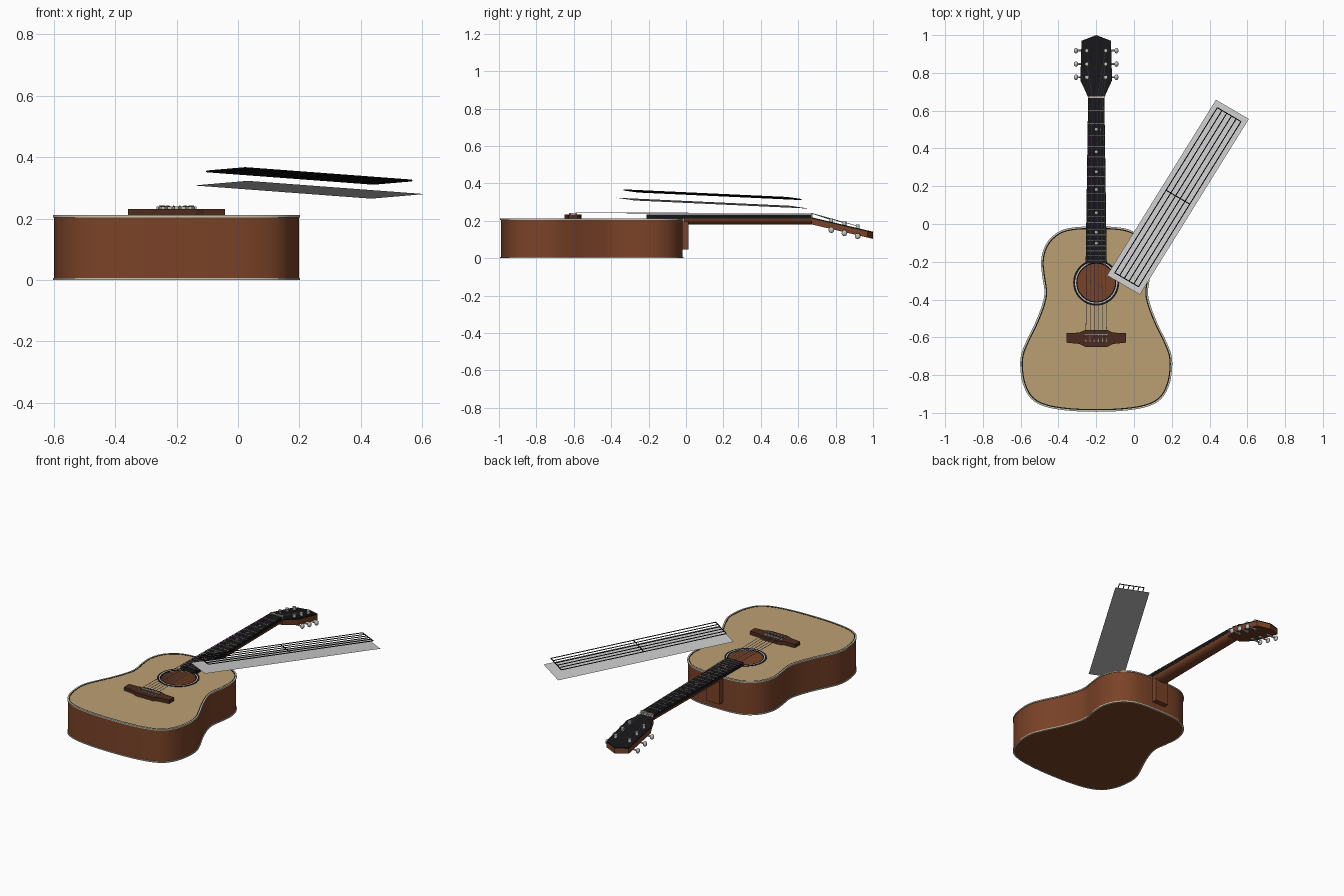
import bpy, bmesh, math
from mathutils import Vector, Matrix

if "Cube" in bpy.data.objects:
    bpy.data.objects.remove(bpy.data.objects["Cube"])

CX = -0.2   # centre line of the guitar


def material(name, rgb):
    m = bpy.data.materials.new(name)
    m.diffuse_color = (*rgb, 1)
    m.use_nodes = True
    m.node_tree.nodes["Principled BSDF"].inputs["Base Color"].default_value = m.diffuse_color
    return m


SPRUCE = material("pale wood", (0.50, 0.35, 0.175))
BROWN = material("brown wood", (0.195, 0.055, 0.021))
DARK = material("dark wood", (0.075, 0.024, 0.013))
BLACK = material("black", (0.008, 0.008, 0.009))
CREAM = material("cream", (0.56, 0.54, 0.42))
SILVER = material("silver", (0.55, 0.55, 0.53))
PAPER = material("paper grey", (0.60, 0.60, 0.60))
PURPLE = material("purple string", (0.30, 0.10, 0.36))


def finish(name, bm, mat, smooth=False):
    bmesh.ops.recalc_face_normals(bm, faces=bm.faces)
    me = bpy.data.meshes.new(name)
    bm.to_mesh(me)
    bm.free()
    me.materials.append(mat)
    ob = bpy.data.objects.new(name, me)
    bpy.context.collection.objects.link(ob)
    if smooth:
        bpy.ops.object.select_all(action='DESELECT')
        bpy.context.view_layer.objects.active = ob
        ob.select_set(True)
        bpy.ops.object.shade_smooth_by_angle(angle=math.radians(35))
    return ob


def plate(name, loops, z0, z1, mat, smooth=False, caps=True, slope=None):
    """Extruded outline; further loops are holes. slope = (y start, drop per y)."""
    bm = bmesh.new()
    for z in (z0, z1):
        edges = []
        for loop in loops:
            vs = [bm.verts.new((x, y, z)) for x, y in loop]
            edges += [bm.edges.new((vs[i - 1], vs[i])) for i in range(len(vs))]
        if caps:
            bmesh.ops.triangle_fill(bm, edges=edges, use_beauty=True, normal=(0, 0, 1))
    bm.verts.ensure_lookup_table()
    half, start = len(bm.verts) // 2, 0
    for loop in loops:
        n = len(loop)
        for i in range(n):
            a, b = start + i, start + (i + 1) % n
            bm.faces.new([bm.verts[k] for k in (a, b, b + half, a + half)])
        start += n
    if slope:
        for v in bm.verts:
            v.co.z -= (v.co.y - slope[0]) * slope[1]
    return finish(name, bm, mat, smooth)


def box(x0, x1, y0, y1):
    return [(x0, y0), (x1, y0), (x1, y1), (x0, y1)]


def mirrored(half):
    """Half outline (dx, y), right side, to a closed loop about the centre line."""
    left = [(-x, y) for x, y in reversed(half) if x > 1e-6]
    return [(CX + x, y) for x, y in half + left]


def rods(name, segments, r, mat, sides=6):
    bm = bmesh.new()
    for a, b in segments:
        a, b = Vector(a), Vector(b)
        d = b - a
        mtx = Matrix.Translation((a + b) / 2) @ d.to_track_quat('Z', 'Y').to_matrix().to_4x4()
        bmesh.ops.create_cone(bm, cap_ends=True, segments=sides, radius1=r, radius2=r,
                              depth=d.length, matrix=mtx)
    return finish(name, bm, mat, True)


def circle(r, y, n=48):
    return [(CX + r * math.cos(2 * math.pi * i / n), y + r * math.sin(2 * math.pi * i / n))
            for i in range(n)]


def smooth_loop(p, steps=5):
    out, n = [], len(p)
    for i in range(n):
        a, b, c, d = (Vector(p[(i + k) % n]) for k in (-1, 0, 1, 2))
        for s in range(steps):
            t = s / steps
            q = 0.5 * (2 * b + (c - a) * t + (2 * a - 5 * b + 4 * c - d) * t * t
                       + (3 * b - a - 3 * c + d) * t ** 3)
            out.append((q.x, q.y))
    return out


def inset(loop, d):
    out, n = [], len(loop)
    for i in range(n):
        t = (Vector(loop[(i + 1) % n]) - Vector(loop[i - 1])).normalized()
        out.append((loop[i][0] - t.y * d * SIDE, loop[i][1] + t.x * d * SIDE))
    return out


# Body outline, clockwise from the neck end
SIDE = -1
half = [(0, -0.014), (0.1, -0.016), (0.18, -0.032), (0.24, -0.073), (0.277, -0.13),
        (0.292, -0.2), (0.285, -0.28), (0.274, -0.36), (0.287, -0.43), (0.326, -0.53),
        (0.37, -0.62), (0.397, -0.69), (0.402, -0.76), (0.387, -0.85), (0.345, -0.925),
        (0.27, -0.967), (0.15, -0.988), (0, -0.994)]
outer = smooth_loop(mirrored(half))
body = inset(outer, 0.004)
HOLE_Y = -0.31

plate("body_sides", [body], 0.004, 0.207, BROWN, True, caps=False)
plate("body_back", [inset(outer, 0.006)], 0.001, 0.007, BROWN)
plate("soundboard", [inset(outer, 0.006), circle(0.1, HOLE_Y)], 0.203, 0.21, SPRUCE)
for nm, z0, z1 in (("back_binding", 0.0, 0.007), ("top_binding", 0.204, 0.2115)):
    plate(nm, [outer, inset(outer, 0.008)], z0, z1, CREAM, True)
plate("edge_stripe", [inset(outer, 0.008), inset(outer, 0.014)], 0.207, 0.2112, BLACK)

# Rosette rings round the sound hole
for nm, r0, r1, m in (("rosette_inner", 0.1, 0.106, BLACK), ("rosette_middle", 0.106, 0.112, SILVER),
                      ("rosette_outer", 0.112, 0.122, BLACK)):
    plate(nm, [circle(r1, HOLE_Y), circle(r0, HOLE_Y)], 0.208, 0.212, m)

# Bridge, saddle and pins
plate("bridge", [mirrored([(0, -0.56), (0.06, -0.562), (0.09, -0.575), (0.158, -0.578),
                           (0.158, -0.628), (0.09, -0.635), (0.06, -0.65), (0, -0.65)])],
      0.21, 0.232, DARK)
plate("saddle", [box(CX - 0.065, CX + 0.065, -0.59, -0.582)], 0.23, 0.24, CREAM)
offsets = [-0.05 + 0.02 * i for i in range(6)]
rods("bridge_pins", [((CX + d * 1.1, -0.62, 0.23), (CX + d * 1.1, -0.62, 0.24)) for d in offsets],
     0.006, CREAM, 10)

# Neck: rounded section lofted from the body to the nut
bm = bmesh.new()
rings = []
for y, w in ((-0.01, 0.052), (0.67, 0.043)):
    rings.append([bm.verts.new((CX + w * math.cos(a), y, 0.217 - 0.037 * math.sin(a) ** 0.8))
                  for a in [math.pi * min(i, 12) / 12.0001 for i in range(13)]])
for i in range(13):
    j = (i + 1) % 13
    bm.faces.new((rings[0][i], rings[0][j], rings[1][j], rings[1][i]))
for r in rings:
    bm.faces.new(r)
finish("neck", bm, BROWN, True)
plate("neck_heel", [box(CX - 0.045, CX + 0.045, -0.02, 0.014)], 0.047, 0.2, BROWN)


def board_half(y):
    return 0.056 - (y + 0.21) / 0.88 * 0.013


plate("fretboard", [mirrored([(board_half(0.67), 0.67), (board_half(-0.21), -0.21)])],
      0.211, 0.232, BLACK)
plate("nut", [box(CX - 0.043, CX + 0.043, 0.667, 0.677)], 0.21, 0.238, CREAM)

# Frets spaced by the twelfth-root rule, with position dots
SCALE = 1.257
fret = [0.67 - SCALE * (1 - 2 ** (-n / 12)) for n in range(22)]
rods("frets", [((CX - board_half(y), y, 0.2325), (CX + board_half(y), y, 0.2325))
               for y in fret[1:] if y > -0.2], 0.002, SILVER)
rods("position_dots", [((CX, (fret[n] + fret[n - 1]) / 2, 0.23), (CX, (fret[n] + fret[n - 1]) / 2, 0.233))
                       for n in (3, 5, 7, 9, 12, 15, 17)], 0.007, CREAM, 12)

# Headstock tilted back, with a black face
head = mirrored([(0, 1.0), (0.078, 0.97), (0.084, 0.76), (0.065, 0.72), (0.043, 0.67)])
TILT = (0.66, 0.235)
plate("headstock", [head], 0.183, 0.214, BROWN, slope=TILT)
plate("headstock_face", [head], 0.214, 0.221, BLACK, slope=TILT)

# Tuners: posts, shafts and oval knobs on both sides
posts, shafts, tips = [], [], {}
knobs = bmesh.new()
for s in (-1, 1):
    for k, y in enumerate((0.777, 0.847, 0.918)):
        drop = (y - TILT[0]) * TILT[1]
        x = CX + s * 0.05
        posts.append(((x, y, 0.175 - drop), (x, y, 0.24 - drop)))
        shafts.append(((x, y, 0.178 - drop), (CX + s * 0.1, y, 0.178 - drop)))
        tips[(s, k)] = (x, y, 0.232 - drop)
        bmesh.ops.create_uvsphere(knobs, u_segments=12, v_segments=8, radius=1,
                                  matrix=Matrix.Translation((CX + s * 0.107, y, 0.178 - drop))
                                  @ Matrix.Diagonal((0.011, 0.015, 0.016, 1)))
finish("tuner_knobs", knobs, SILVER, True)
rods("tuner_posts", posts, 0.01, SILVER, 12)
rods("tuner_shafts", shafts, 0.005, SILVER, 8)

# Strings: pin, saddle, nut, tuner post
plain, coloured = [], []
for i, d in enumerate(offsets):
    tip = tips[(-1, i)] if i < 3 else tips[(1, 5 - i)]
    path = [(CX + d * 1.1, -0.62, 0.236), (CX + d * 1.1, -0.586, 0.242),
            (CX + d * 0.7, 0.672, 0.24), tip]
    (coloured if i in (0, 2) else plain).extend(zip(path, path[1:]))
rods("plain_strings", plain, 0.0016, SILVER)
rods("coloured_strings", coloured, 0.0016, PURPLE)

# Floating sheet with a line grid above it; u runs along, v across
ORIGIN = Vector((-0.143, -0.272, 0.308))
U = Vector((0.577, 0.93, -0.043))
V = Vector((0.174, -0.102, 0.015))


def on_sheet(u, v, lift=0.0):
    return ORIGIN + U * u + V * v + Vector((0, 0, lift))


bm = bmesh.new()
bm.faces.new([bm.verts.new(on_sheet(u, v, h)) for u, v, h in
              ((0, 0, 0), (0, 1, 0), (1, 1, 0), (1, 0, 0))])
bmesh.ops.solidify(bm, geom=bm.faces[:], thickness=0.002)
finish("sheet", bm, PAPER)
U0, U1, V0, V1, LIFT = 0.03, 0.97, 0.14, 0.86, 0.045
lines = [(on_sheet(U0, V0 + (V1 - V0) * i / 5, LIFT), on_sheet(U1, V0 + (V1 - V0) * i / 5, LIFT))
         for i in range(6)]
lines += [(on_sheet(u, V0, LIFT), on_sheet(u, V1, LIFT)) for u in (U0, 0.5, U1)]
rods("sheet_lines", lines, 0.003, BLACK)
